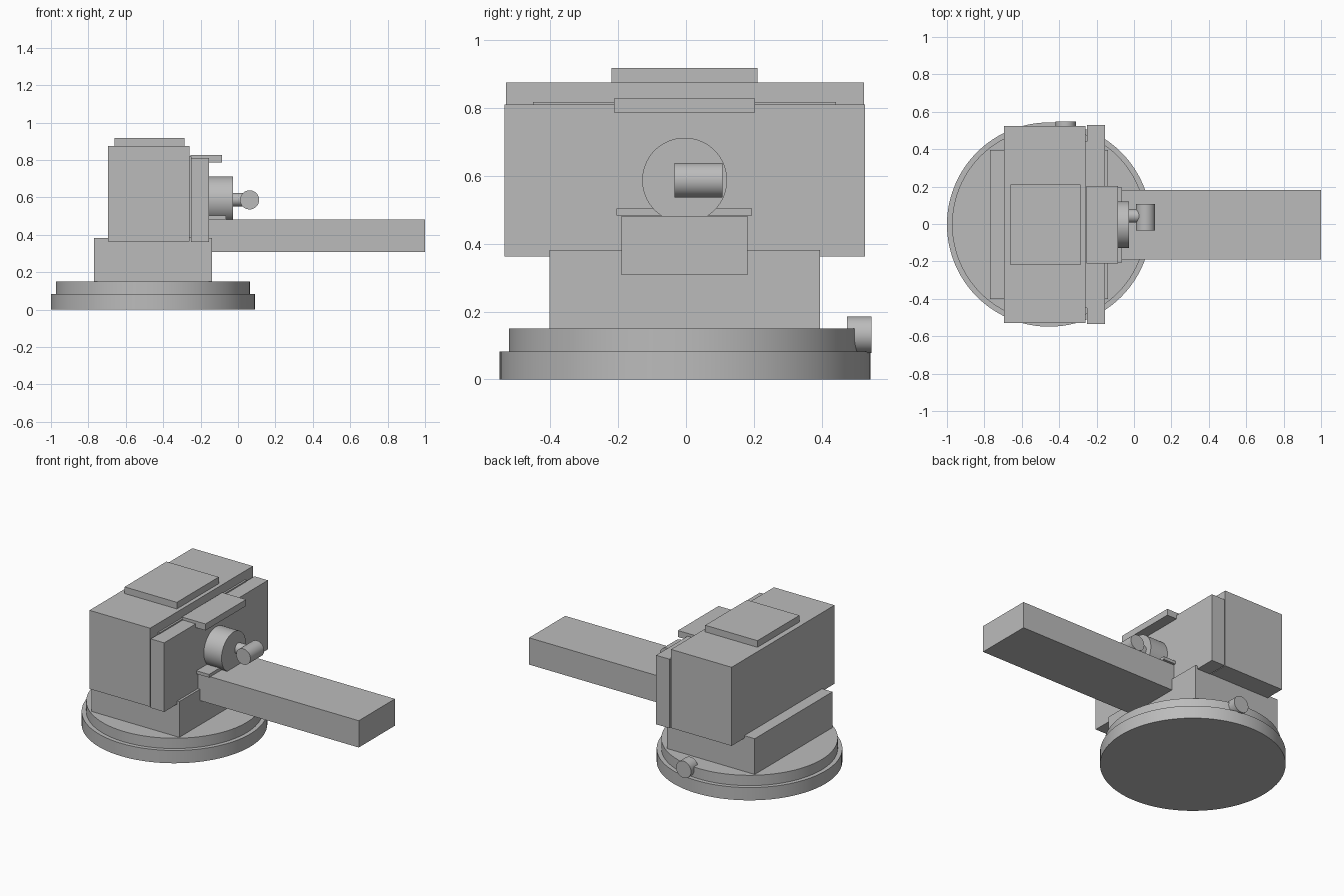
import bpy
import math

if "Cube" in bpy.data.objects:
    bpy.data.objects.remove(bpy.data.objects["Cube"])

grey = bpy.data.materials.new("light_grey")
grey.diffuse_color = (0.5, 0.5, 0.5, 1.0)
grey.use_nodes = True
grey.node_tree.nodes["Principled BSDF"].inputs["Base Color"].default_value = grey.diffuse_color


def box(name, x, y, z):
    """Box from (min, max) pairs on each axis."""
    ranges = (x, y, z)
    bpy.ops.mesh.primitive_cube_add(size=1, location=[(a + b) / 2 for a, b in ranges])
    ob = bpy.context.object
    ob.name = name
    ob.scale = [b - a for a, b in ranges]
    bpy.ops.object.transform_apply(location=False, rotation=False, scale=True)
    ob.data.materials.append(grey)
    return ob


def cylinder(name, axis, radius, centre, span):
    """Cylinder along an axis; centre holds the other two coordinates in xyz order."""
    loc = list(centre)
    loc.insert("xyz".index(axis), sum(span) / 2)
    rot = {"x": (0, math.pi / 2, 0), "y": (math.pi / 2, 0, 0), "z": (0, 0, 0)}[axis]
    bpy.ops.mesh.primitive_cylinder_add(vertices=96, radius=radius, depth=span[1] - span[0],
                                        location=loc, rotation=rot)
    ob = bpy.context.object
    ob.name = name
    ob.data.materials.append(grey)
    bpy.ops.object.shade_smooth_by_angle(angle=math.radians(30))
    return ob


# Stepped round base with its side lock button
cylinder("base_disc", "z", 0.546, (-0.454, -0.003), (0.0, 0.083))
cylinder("turntable_disc", "z", 0.519, (-0.454, -0.003), (0.083, 0.15))
cylinder("lock_button", "y", 0.054, (-0.365, 0.132), (0.475, 0.547))

# Pedestal, main housing and lid
box("pedestal", (-0.77, -0.14), (-0.402, 0.395), (0.15, 0.382))
box("housing", (-0.695, -0.26), (-0.53, 0.525), (0.365, 0.875))
box("lid_plate", (-0.66, -0.285), (-0.22, 0.21), (0.875, 0.918))

# Front plate held off the housing by a thin spacer
box("spacer", (-0.262, -0.248), (-0.45, 0.442), (0.382, 0.818))
box("front_plate", (-0.252, -0.155), (-0.535, 0.528), (0.362, 0.81))
box("top_tab", (-0.255, -0.085), (-0.212, 0.204), (0.786, 0.828))

# Long arm with a small shelf where it meets the plate
box("arm", (-0.155, 1.0), (-0.19, 0.181), (0.308, 0.482))
box("shelf", (-0.16, -0.065), (-0.205, 0.195), (0.483, 0.503))

# Round knob, shaft and cross handle
cylinder("knob", "x", 0.125, (-0.004, 0.587), (-0.16, -0.028))
cylinder("shaft", "x", 0.036, (0.043, 0.588), (-0.04, 0.06))
cylinder("handle", "y", 0.051, (0.062, 0.587), (-0.034, 0.107))
